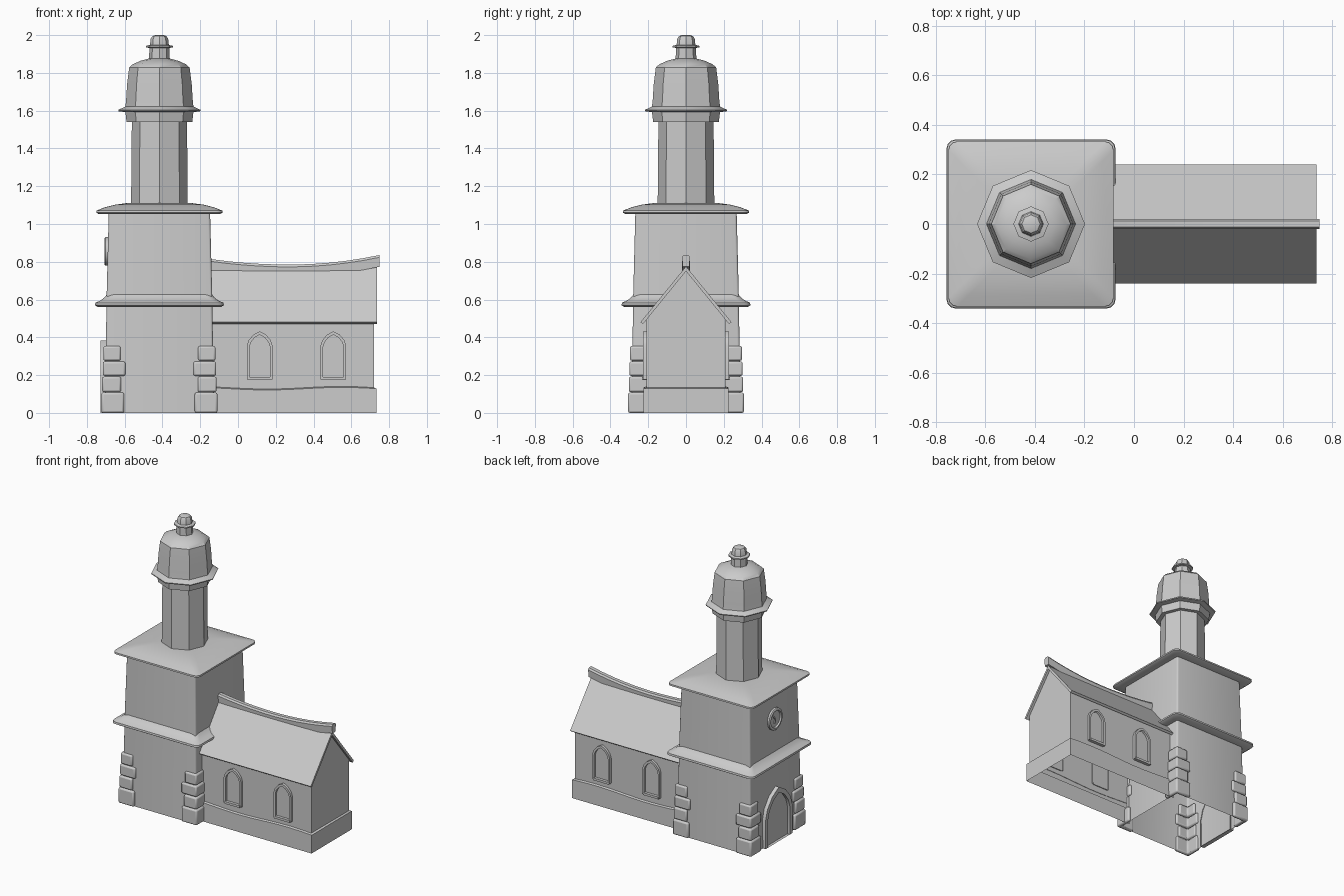
import bpy, bmesh, math
from mathutils import Matrix, Vector

cube = bpy.data.objects.get("Cube")
if cube:
    bpy.data.objects.remove(cube, do_unlink=True)

TOWER_X = -0.416
NAVE_START = -0.15
parts = []


def finish(name, bm, bevel=0.0):
    bmesh.ops.remove_doubles(bm, verts=bm.verts, dist=0.00005)
    bmesh.ops.recalc_face_normals(bm, faces=bm.faces)
    mesh = bpy.data.meshes.new(name)
    bm.to_mesh(mesh)
    bm.free()
    obj = bpy.data.objects.new(name, mesh)
    bpy.context.collection.objects.link(obj)
    if bevel:
        mod = obj.modifiers.new("soft_edges", "BEVEL")
        mod.width = bevel
        mod.segments = 2
    parts.append(obj)
    return obj


def loft(name, rows, closed=True, cap_start=False, cap_end=False, bevel=0.0):
    """Skin a list of point rows, optionally capping the two ends."""
    bm = bmesh.new()
    grid = [[bm.verts.new(p) for p in row] for row in rows]
    count = len(grid[0])
    for a, b in zip(grid, grid[1:]):
        for i in range(count if closed else count - 1):
            j = (i + 1) % count
            bm.faces.new((a[i], a[j], b[j], b[i]))
    if cap_start:
        bm.faces.new(grid[0])
    if cap_end:
        bm.faces.new(grid[-1])
    return finish(name, bm, bevel)


def box(name, low, high, matrix=Matrix(), bevel=0.0):
    low, high = Vector(low), Vector(high)
    bm = bmesh.new()
    bmesh.ops.create_cube(bm, size=1)
    for v in bm.verts:
        v.co = matrix @ ((low + high) / 2 + v.co * (high - low))
    return finish(name, bm, bevel)


def square_ring(half, z, radius):
    """Rounded square around the tower axis."""
    ring = []
    for quarter in range(4):
        corner = math.radians(45 + 90 * quarter)
        cx = math.copysign(half - radius, math.cos(corner))
        cy = math.copysign(half - radius, math.sin(corner))
        for step in range(4):
            a = math.radians(90 * quarter + 30 * step)
            ring.append((TOWER_X + cx + radius * math.cos(a), cy + radius * math.sin(a), z))
    return ring


def square_tower(name, profile, radius, cap=False):
    return loft(name, [square_ring(h, z, radius) for h, z in profile], cap_end=cap)


def lathe(name, profile, sides, matrix, cap=True):
    rows = []
    for r, h in profile:
        angles = [math.tau * i / sides for i in range(sides)]
        rows.append([matrix @ Vector((r * math.cos(a), r * math.sin(a), h)) for a in angles])
    return loft(name, rows, cap_end=cap)


def arch(w, bottom, spring, apex):
    """Outline of a pointed arch."""
    rise = apex - spring
    right = [(w, bottom), (w, spring), (w * 0.86, spring + rise * 0.38),
             (w * 0.5, spring + rise * 0.76)]
    return right + [(0, apex)] + [(-u, v) for u, v in reversed(right)]


def arch_frame(name, outer, inner, depth, recess, place):
    layers = [(outer, 0), (outer, depth), (inner, depth), (inner, recess)]
    rows = [[place(u, v, d) for u, v in outline] for outline, d in layers]
    return loft(name, rows, cap_end=True)


# Square tower: walls, string course and flared roof
square_tower("tower_lower_walls", [(0.29, 0), (0.28, 0.565)], 0.012)
square_tower("tower_string_course",
             [(0.27, 0.562), (0.325, 0.56), (0.341, 0.57), (0.339, 0.583),
              (0.31, 0.596), (0.29, 0.612), (0.275, 0.632)], 0.035)
square_tower("tower_upper_walls", [(0.28, 0.6), (0.268, 1.07)], 0.012)
square_tower("tower_roof",
             [(0.26, 1.056), (0.32, 1.052), (0.334, 1.06), (0.333, 1.071),
              (0.29, 1.088), (0.235, 1.102), (0.17, 1.111), (0.1, 1.112)], 0.035, cap=True)

# Eight-sided lantern, dome and finial
axis = Matrix.Translation((TOWER_X, 0, 0))
lathe("lantern_shaft", [(0.15, 1.1), (0.146, 1.55)], 8, axis)
lathe("dome",
      [(0.14, 1.54), (0.174, 1.54), (0.18, 1.592), (0.216, 1.597), (0.218, 1.604),
       (0.18, 1.622), (0.176, 1.66), (0.171, 1.74), (0.16, 1.828), (0.142, 1.845),
       (0.1, 1.864), (0.055, 1.876)], 8, axis)
lathe("finial",
      [(0.055, 1.87), (0.053, 1.932), (0.071, 1.935), (0.071, 1.943), (0.05, 1.948),
       (0.046, 1.982), (0.037, 1.995), (0.022, 2.0)], 8, axis)

# Corner stones wrapping each tower corner
courses = [(0.0, 0.108, 0.307, 0.12), (0.11, 0.192, 0.303, 0.1),
           (0.196, 0.272, 0.3, 0.12), (0.276, 0.354, 0.297, 0.092)]
for sx in (-1, 1):
    for sy in (-1, 1):
        for low, high, out, arm in courses:
            t, end = out - 0.027, out - arm
            shape = [(out, out), (end, out), (end, t), (t, t), (t, end), (out, end)]
            rows = [[(TOWER_X + sx * a, sy * b, z) for a, b in shape] for z in (low, high)]
            loft("corner_stone", rows, cap_start=True, cap_end=True, bevel=0.01)

# Arched doorway on the tower's outer side
arch_frame("doorway", arch(0.15, 0, 0.2, 0.382), arch(0.122, 0, 0.195, 0.345), 0.03, 0.01,
           lambda u, v, d: (TOWER_X - 0.281 - d, u, v))

# Clock face with rim and hands
clock = Matrix.Translation((TOWER_X - 0.27, 0, 0.855)) @ Matrix.Rotation(-math.pi / 2, 4, "Y")
lathe("clock", [(0.076, 0), (0.076, 0.016), (0.07, 0.02), (0.06, 0.02), (0.056, 0.01)],
      16, clock)
for angle, length in ((40, 0.042), (160, 0.03)):
    box("clock_hand", (0, -0.005, 0.008), (length, 0.005, 0.016),
        clock @ Matrix.Rotation(math.radians(angle), 4, "Z"))

# Nave walls with gable end
gable = [(-0.21, 0.1), (-0.21, 0.5), (0, 0.762), (0.21, 0.5), (0.21, 0.1)]
loft("nave_walls", [[(x, y, z) for y, z in gable] for x in (NAVE_START, 0.72)],
     closed=False, cap_end=True)

# Plinth with an uneven top edge, open below
xs = [NAVE_START + (0.733 - NAVE_START) * i / 10 for i in range(11)]
path = [(x, -1) for x in xs] + [(x, 1) for x in reversed(xs)]
plinth = [[], [], []]
for x, side in path:
    top = 0.134 + 0.007 * math.sin(8 * x - 2.8)
    plinth[0].append((x, side * 0.226, 0))
    plinth[1].append((x, side * 0.224, top - 0.006))
    plinth[2].append((min(x, 0.718), side * 0.208, top))
loft("nave_plinth", plinth, closed=False)

# Nave roof and sagging ridge cap
slab = [(-0.241, 0.48), (0, 0.776), (0.241, 0.48), (0.228, 0.47), (0, 0.75), (-0.228, 0.47)]
loft("nave_roof", [[(x, y, z) for y, z in slab] for x in (NAVE_START, 0.737)],
     cap_start=True, cap_end=True)
cap_rows = []
for i in range(11):
    x = NAVE_START + (0.75 - NAVE_START) * i / 10
    top = 0.785 + (0.17 if x < 0.27 else 0.22) * (x - 0.27) ** 2
    cap_rows.append([(x, y, top - drop) for y, drop in
                     ((-0.018, 0.062), (-0.021, 0.012), (-0.013, 0), (0.013, 0),
                      (0.021, 0.012), (0.018, 0.062))])
loft("ridge_cap", cap_rows, cap_start=True, cap_end=True)

# Pointed windows with sills on both long sides
for side in (-1, 1):
    for cx in (0.115, 0.505):
        arch_frame("window", arch(0.068, 0.178, 0.355, 0.432), arch(0.054, 0.19, 0.35, 0.414),
                   0.024, 0.008, lambda u, v, d: (cx + u, side * (0.204 + d), v))
        ys = sorted((side * 0.204, side * 0.232))
        box("window_sill", (cx - 0.06, ys[0], 0.174), (cx + 0.06, ys[1], 0.19))

# Smooth soft curves, keep crisp edges
bpy.ops.object.select_all(action="DESELECT")
for obj in parts:
    obj.select_set(True)
bpy.context.view_layer.objects.active = parts[0]
bpy.ops.object.shade_smooth_by_angle(angle=math.radians(30))
